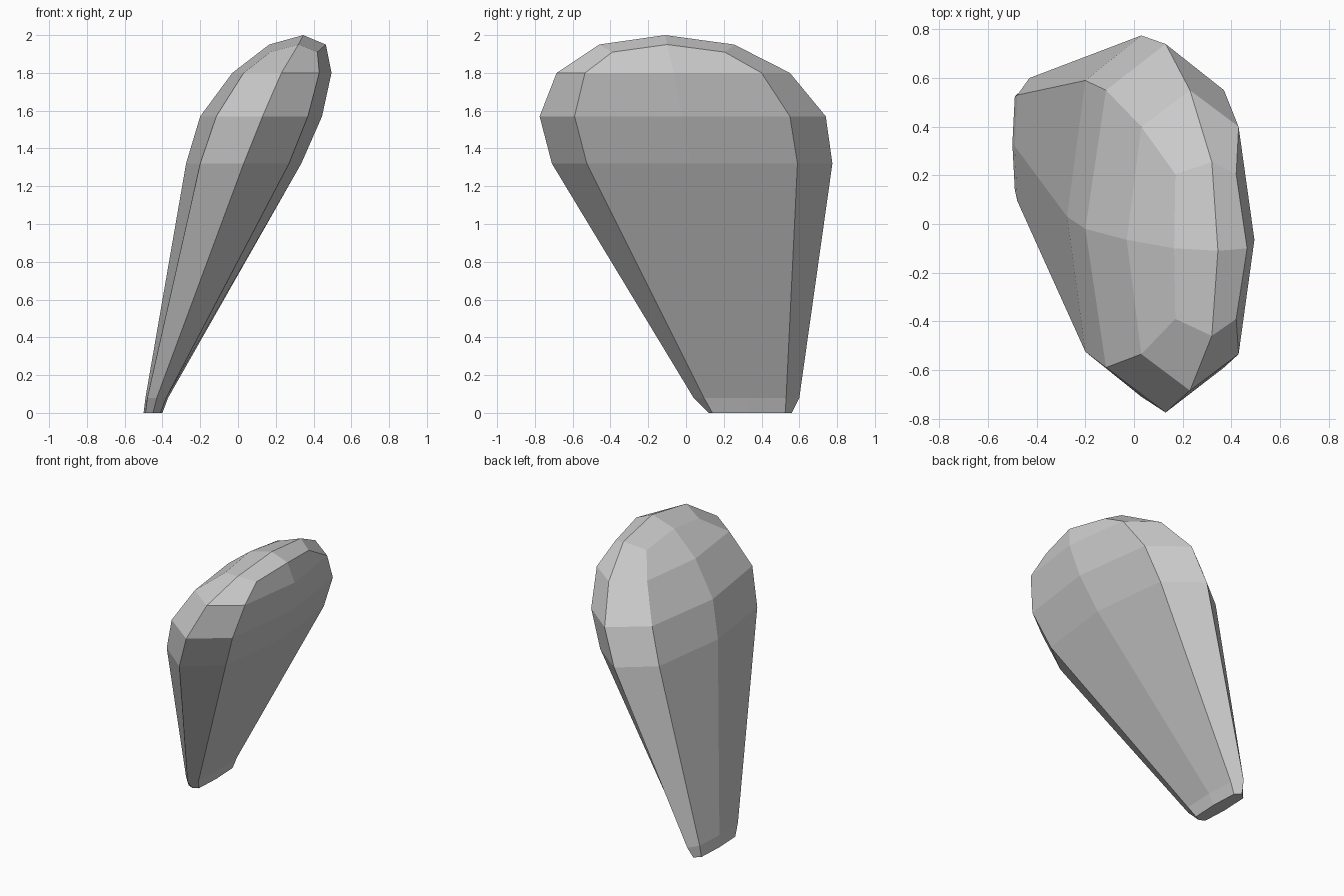
import bpy, bmesh

if "Cube" in bpy.data.objects:
    bpy.data.objects.remove(bpy.data.objects["Cube"])

# Cross-sections from foot to crown:
# z, x (left centre, left side, middle, right side, right centre),
# y (front rim, front inner, centre, back inner, back rim)
SECTIONS = [
    (0.00, (-0.50, -0.49, -0.45, -0.41, -0.40), (0.12, 0.14, 0.33, 0.525, 0.56)),
    (0.08, (-0.49, -0.48, -0.43, -0.38, -0.37), (0.04, 0.095, 0.32, 0.53, 0.60)),
    (1.32, (-0.275, -0.20, 0.03, 0.27, 0.335), (-0.71, -0.525, 0.03, 0.59, 0.775)),
    (1.57, (-0.20, -0.115, 0.13, 0.37, 0.445), (-0.775, -0.59, -0.02, 0.55, 0.74)),
    (1.80, (-0.03, 0.03, 0.23, 0.43, 0.495), (-0.685, -0.535, -0.065, 0.40, 0.55)),
]


def octagon(bm, z, xs, ys):
    """Flattened eight-sided ring, counter-clockwise from the front rim."""
    lc, ls, m, rs, rc = xs
    fr, fi, c, bi, br = ys
    pts = [(m, fr), (rs, fi), (rc, c), (rs, bi),
           (m, br), (ls, bi), (lc, c), (ls, fi)]
    return [bm.verts.new((x, y, z)) for x, y in pts]


bm = bmesh.new()
rings = [octagon(bm, *s) for s in SECTIONS]

# Crown ring: inner corners dip below the rim and centre points
crown = octagon(bm, 1.95, (0.165, 0.17, 0.32, 0.42, 0.465),
                (-0.46, -0.39, -0.10, 0.205, 0.255))
for i in (1, 3, 5, 7):
    crown[i].co.z = 1.91
rings.append(crown)

# Side walls
for a, b in zip(rings, rings[1:]):
    for i in range(8):
        j = (i + 1) % 8
        bm.faces.new((a[i], a[j], b[j], b[i]))

# Foot and crown caps
bm.faces.new(rings[0][::-1])
apex = bm.verts.new((0.345, -0.11, 2.0))
for i in range(0, 8, 2):
    bm.faces.new((crown[i], crown[i + 1], crown[(i + 2) % 8], apex))

bmesh.ops.recalc_face_normals(bm, faces=bm.faces)
mesh = bpy.data.meshes.new("leaning_paddle")
bm.to_mesh(mesh)
bm.free()
obj = bpy.data.objects.new("leaning_paddle", mesh)
bpy.context.collection.objects.link(obj)
